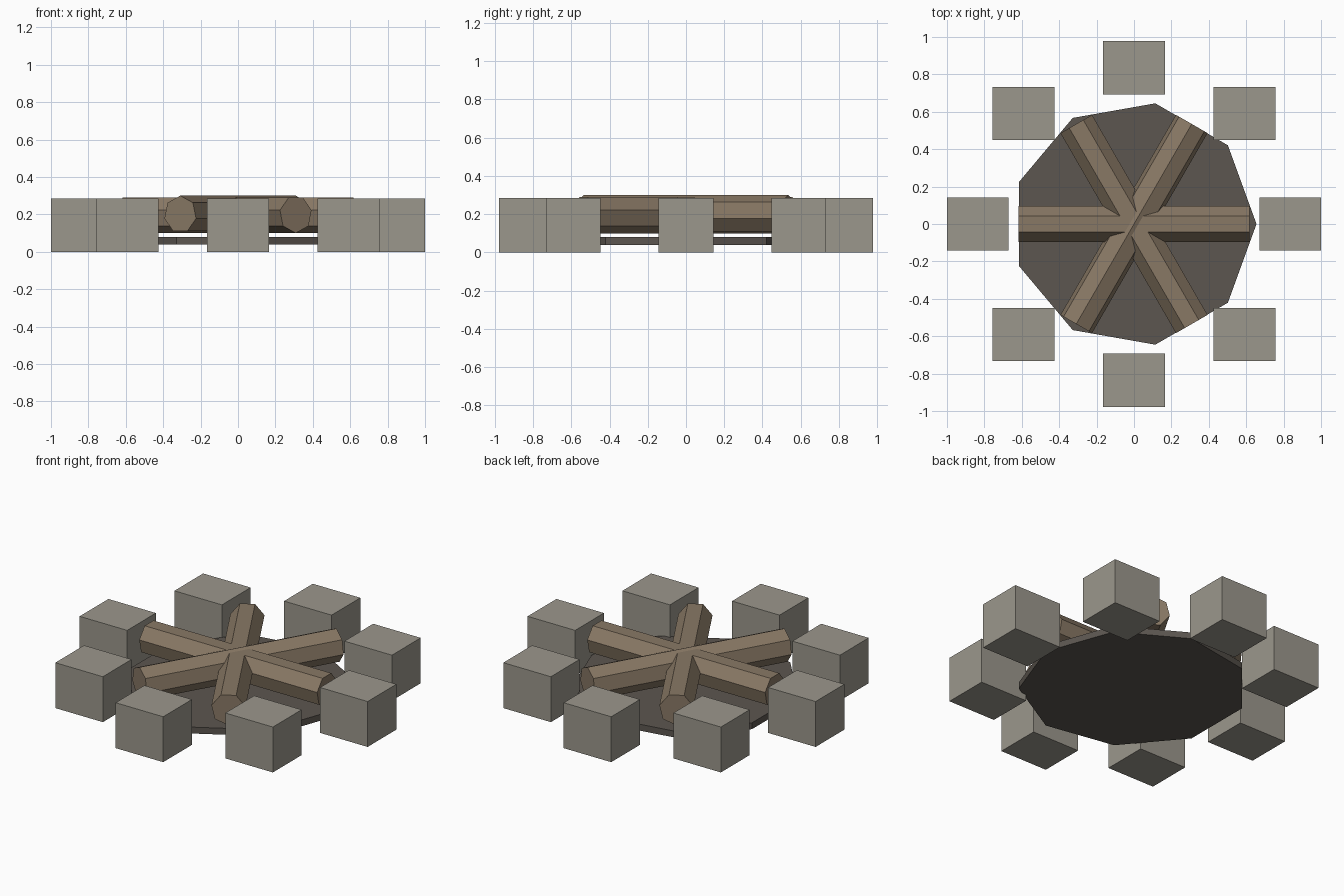
import bpy, bmesh
from math import sin, cos, radians, tau
from mathutils import Vector, Matrix

if "Cube" in bpy.data.objects:
    bpy.data.objects.remove(bpy.data.objects["Cube"])


def material(name, rgb):
    m = bpy.data.materials.new(name)
    m.diffuse_color = (*rgb, 1)
    m.use_nodes = True
    m.node_tree.nodes["Principled BSDF"].inputs["Base Color"].default_value = m.diffuse_color
    return m


def add_object(name, bm, mat):
    bmesh.ops.recalc_face_normals(bm, faces=bm.faces)
    mesh = bpy.data.meshes.new(name)
    bm.to_mesh(mesh)
    bm.free()
    mesh.materials.append(mat)
    ob = bpy.data.objects.new(name, mesh)
    bpy.context.collection.objects.link(ob)
    return ob


def prism(name, sides, radius, length, start, mat):
    """Upright prism along z, first corner at angle start."""
    bm = bmesh.new()
    angles = [start + tau * i / sides for i in range(sides)]
    low, high = [[bm.verts.new((radius * cos(a), radius * sin(a), z)) for a in angles]
                 for z in (-length / 2, length / 2)]
    bm.faces.new(low)
    bm.faces.new(high)
    for i in range(sides):
        j = (i + 1) % sides
        bm.faces.new((low[i], low[j], high[j], high[i]))
    return add_object(name, bm, mat)


stone = material("stone", (0.33, 0.31, 0.265))
wood = material("wood", (0.25, 0.19, 0.13))
ash = material("ash", (0.107, 0.093, 0.08))

# Nine-sided ash bed
bed = prism("ash_bed", 9, 0.655, 0.04, 0, ash)
bed.location.z = 0.06

# Three crossed seven-sided logs: (heading, corner angle in section)
for i, (heading, corner) in enumerate([(0, -90), (60, 90), (120, -90)]):
    log = prism(f"log_{i + 1}", 7, 0.1, 1.235, radians(corner), wood)
    h = radians(heading)
    along = Vector((cos(h), sin(h), 0))
    side = Vector((-sin(h), cos(h), 0))
    rot = Matrix((side, Vector((0, 0, 1)), along)).transposed()
    log.data.transform(rot.to_4x4())
    log.location.z = 0.2

# Ring of eight square-set stones
for i in range(8):
    a = tau * i / 8
    bm = bmesh.new()
    bmesh.ops.create_cube(bm, size=1)
    bmesh.ops.scale(bm, vec=(0.33, 0.285, 0.285), verts=bm.verts)
    block = add_object(f"ring_stone_{i + 1}", bm, stone)
    block.location = (0.835 * cos(a), 0.835 * sin(a), 0.1425)
